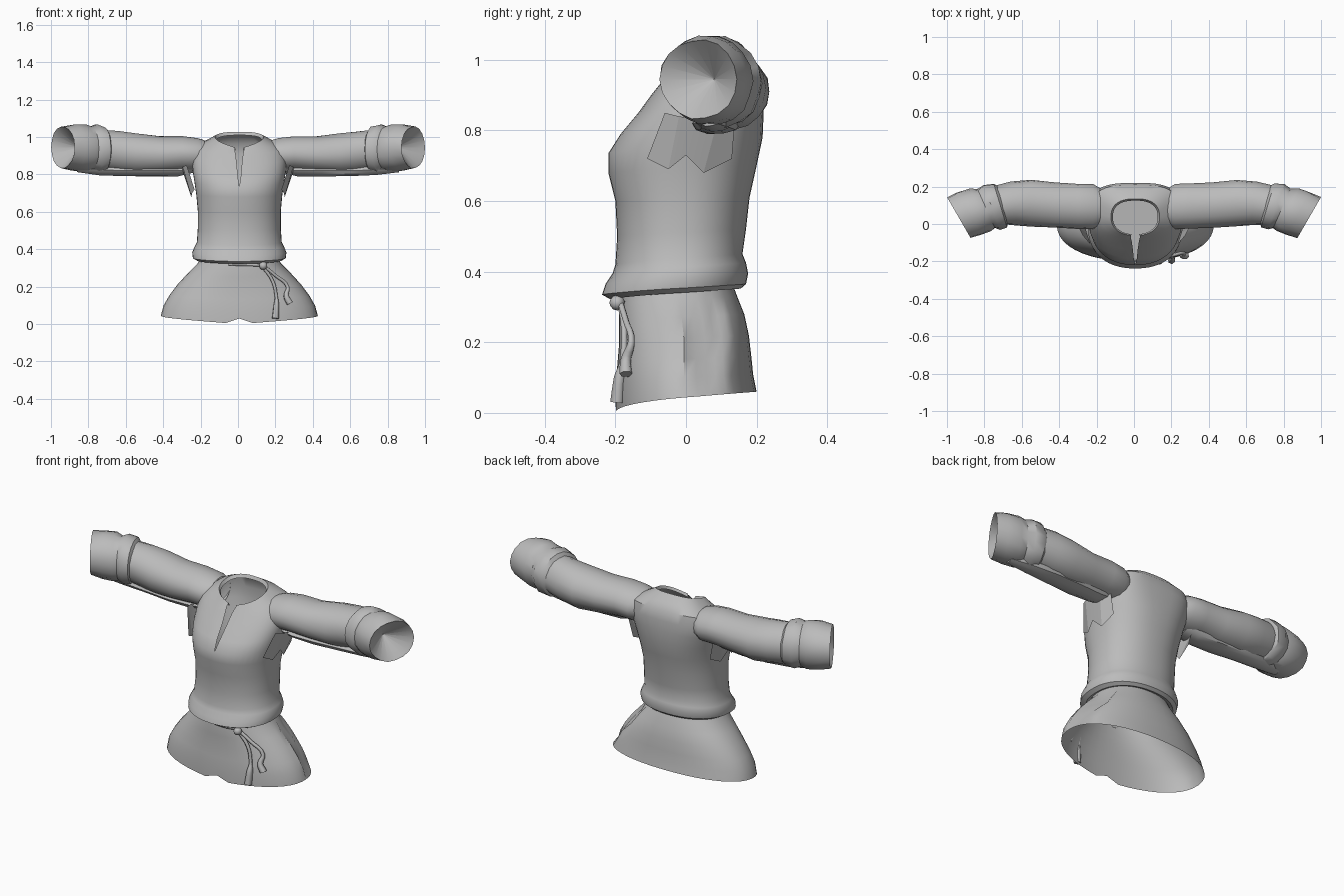
import bpy, bmesh, random
from math import sin, cos, pi, radians, copysign
from mathutils import Vector, Matrix

random.seed(4)
if "Cube" in bpy.data.objects:
    bpy.data.objects.remove(bpy.data.objects["Cube"])

cloth = bpy.data.materials.new("grey cloth")
cloth.use_nodes = True
GREY = (0.5, 0.5, 0.5, 1)
cloth.diffuse_color = GREY
cloth.node_tree.nodes["Principled BSDF"].inputs["Base Color"].default_value = GREY


def finish(name, bm, angle=35):
    bmesh.ops.remove_doubles(bm, verts=bm.verts, dist=0.0005)
    bmesh.ops.recalc_face_normals(bm, faces=bm.faces)
    mesh = bpy.data.meshes.new(name)
    bm.to_mesh(mesh)
    bm.free()
    mesh.materials.append(cloth)
    obj = bpy.data.objects.new(name, mesh)
    bpy.context.collection.objects.link(obj)
    bpy.ops.object.select_all(action='DESELECT')
    obj.select_set(True)
    bpy.context.view_layer.objects.active = obj
    bpy.ops.object.shade_smooth_by_angle(angle=radians(angle))


def skin(bm, rings, closed=False):
    """Join successive rings of points with quads."""
    rows = [[bm.verts.new(p) for p in ring] for ring in rings]
    n = len(rows[0])
    for a, b in zip(rows, rows[1:]):
        for i in range(n if closed else n - 1):
            j = (i + 1) % n
            bm.faces.new((a[i], a[j], b[j], b[i]))
    return rows


def body_ring(z_front, z_back, half_x, y_front, y_back, gap=0, back_square=0.9, slope=0.8, n=44):
    """Oval that starts and ends at the front, parted there by a gap."""
    ring = []
    for i in range(n + 1):
        a = 2 * pi * i / n
        c, s = cos(a), sin(a)
        power = back_square if c < 0 else 0.9
        y = (y_front + y_back) / 2 - copysign(abs(c) ** power, c) * (y_back - y_front) / 2
        x = 0.007 + half_x * copysign(abs(s) ** power, s)
        if i in (0, n):
            x += gap if i == 0 else -gap
        t = ((1 - c) / 2) ** slope
        ring.append(Vector((x, y, z_front + (z_back - z_front) * t)))
    return ring


def tube_ring(x, cy, cz, ry, rz, yaw=0, n=18, rough=0.0):
    turn = Matrix.Rotation(radians(-yaw), 3, 'Z')
    ring = []
    for i in range(n):
        a = 2 * pi * i / n
        k = 1 + random.uniform(-rough, rough)
        ring.append(Vector((x, cy, cz)) + turn @ Vector((0, ry * k * cos(a), rz * k * sin(a))))
    return ring


def mirrored(ring, side):
    return [Vector((p.x * side, p.y, p.z)) for p in ring]


# Skirt, with a notch in the front hem and a shallow dent in the left side
bm = bmesh.new()
rows = skin(bm, [body_ring(*r, slope=0.45) for r in (
    (0.00, 0.06, 0.42, -0.20, 0.20),
    (0.07, 0.11, 0.405, -0.20, 0.19),
    (0.13, 0.16, 0.375, -0.195, 0.185),
    (0.19, 0.22, 0.33, -0.19, 0.178),
    (0.25, 0.28, 0.275, -0.19, 0.165),
    (0.30, 0.33, 0.225, -0.19, 0.145),
    (0.34, 0.37, 0.20, -0.185, 0.13))])
for v in bm.verts:
    if v.co.y < -0.1 and abs(v.co.x - 0.007) < 0.01 and v.co.z < 0.04:
        v.co.z += 0.03
    if v.co.x > 0.2 and 0 < v.co.y < 0.1 and 0.1 < v.co.z < 0.28:
        v.co.x -= 0.025
bm.faces.new(rows[-1])
finish("skirt", bm)

# Bodice: gathered waist fold, chest, broad squared back, neckline and slit
bm = bmesh.new()
skin(bm, [body_ring(*r) for r in (
    (0.335, 0.36, 0.20, -0.185, 0.135),
    (0.322, 0.352, 0.225, -0.215, 0.155),
    (0.335, 0.365, 0.248, -0.238, 0.17),
    (0.365, 0.395, 0.252, -0.228, 0.176),
    (0.395, 0.425, 0.24, -0.208, 0.17),
    (0.42, 0.45, 0.227, -0.20, 0.16),
    (0.50, 0.52, 0.222, -0.195, 0.17),
    (0.60, 0.61, 0.222, -0.20, 0.18),
    (0.68, 0.70, 0.23, -0.22, 0.20, 0, 0.85),
    (0.735, 0.78, 0.24, -0.22, 0.217, 0, 0.8),
    (0.79, 0.85, 0.25, -0.185, 0.22, 0.008, 0.72),
    (0.85, 0.91, 0.252, -0.135, 0.22, 0.013, 0.66),
    (0.905, 0.965, 0.235, -0.095, 0.21, 0.019, 0.66),
    (0.93, 1.00, 0.19, -0.075, 0.18, 0.024, 0.75),
    (0.94, 1.028, 0.13, -0.062, 0.135, 0.028, 0.8, 0.55),
    (0.925, 1.01, 0.12, -0.055, 0.125, 0.028, 0.8, 0.55))])
finish("bodice", bm)

# Sleeves, puffed cuffs with recessed ends, under-sleeve rolls, torn gussets
for side, label in ((1, "left"), (-1, "right")):
    bm = bmesh.new()
    skin(bm, [mirrored(tube_ring(*r, rough=0.02), side) for r in (
        (0.18, 0.09, 0.905, 0.10, 0.08),
        (0.22, 0.093, 0.905, 0.12, 0.09),
        (0.30, 0.095, 0.91, 0.12, 0.095),
        (0.42, 0.10, 0.905, 0.12, 0.10),
        (0.55, 0.112, 0.91, 0.125, 0.11),
        (0.64, 0.11, 0.92, 0.118, 0.112, 8),
        (0.72, 0.10, 0.93, 0.108, 0.108, 16))], True)
    finish(label + "_sleeve", bm)

    bm = bmesh.new()
    rows = skin(bm, [mirrored(tube_ring(*r, rough=0.025), side) for r in (
        (0.70, 0.105, 0.93, 0.10, 0.10, 15),
        (0.715, 0.10, 0.933, 0.122, 0.122, 17),
        (0.76, 0.09, 0.935, 0.128, 0.132, 20),
        (0.79, 0.082, 0.937, 0.115, 0.118, 24),
        (0.82, 0.075, 0.94, 0.128, 0.127, 27),
        (0.88, 0.055, 0.943, 0.132, 0.125, 30),
        (0.937, 0.035, 0.945, 0.126, 0.112, 30),
        (0.93, 0.04, 0.945, 0.116, 0.102, 30),
        (0.85, 0.08, 0.945, 0.002, 0.002, 30))], True)
    bm.faces.new(rows[-1])
    finish(label + "_cuff", bm)

    bm = bmesh.new()
    rows = skin(bm, [mirrored(tube_ring(*r, n=10, rough=0.08), side) for r in (
        (0.24, 0.075, 0.828, 0.05, 0.02),
        (0.32, 0.08, 0.82, 0.06, 0.03),
        (0.45, 0.085, 0.82, 0.065, 0.03),
        (0.60, 0.09, 0.82, 0.06, 0.03),
        (0.74, 0.085, 0.825, 0.05, 0.03),
        (0.86, 0.065, 0.83, 0.03, 0.018))], True)
    bm.faces.new(rows[0])
    bm.faces.new(rows[-1])
    finish(label + "_under_sleeve_roll", bm)

    bm = bmesh.new()
    upper = [(0.275, -0.06, 0.85), (0.295, -0.02, 0.84), (0.30, 0.04, 0.83),
             (0.295, 0.09, 0.83), (0.27, 0.14, 0.85)]
    lower = [(0.232, -0.11, 0.72), (0.252, -0.05, 0.69), (0.265, 0.0, 0.73),
             (0.25, 0.05, 0.68), (0.24, 0.13, 0.72)]
    skin(bm, [mirrored([Vector(p) for p in row], side) for row in (upper, lower)])
    finish(label + "_armpit_gusset", bm, 20)


# Tie: cord along the waist, knot and two hanging tassels
def cord(name, points, radius):
    data = bpy.data.curves.new(name, 'CURVE')
    data.dimensions = '3D'
    data.bevel_depth = radius
    data.bevel_resolution = 1
    data.resolution_u = 4
    data.use_fill_caps = True
    spline = data.splines.new('BEZIER')
    spline.bezier_points.add(len(points) - 1)
    for bp, (x, y, z, r) in zip(spline.bezier_points, points):
        bp.co = (x, y, z)
        bp.radius = r
        bp.handle_left_type = bp.handle_right_type = 'AUTO'
    data.materials.append(cloth)
    obj = bpy.data.objects.new(name, data)
    bpy.context.collection.objects.link(obj)


cord("waist_cord", [(-0.05, -0.19, 0.32, 1), (0.04, -0.195, 0.317, 1), (0.13, -0.18, 0.315, 1)], 0.008)
cord("long_tassel", [(0.13, -0.185, 0.31, 1), (0.185, -0.175, 0.23, 1), (0.205, -0.18, 0.14, 1),
                     (0.205, -0.188, 0.10, 1.8), (0.20, -0.195, 0.03, 2.2)], 0.009)
cord("short_tassel", [(0.14, -0.185, 0.31, 1), (0.20, -0.17, 0.26, 1), (0.265, -0.155, 0.20, 1.1),
                      (0.258, -0.17, 0.15, 1.7), (0.278, -0.17, 0.11, 2.1)], 0.009)

bm = bmesh.new()
bmesh.ops.create_icosphere(bm, subdivisions=2, radius=0.022,
                           matrix=Matrix.Translation((0.135, -0.195, 0.312)))
finish("tie_knot", bm)
